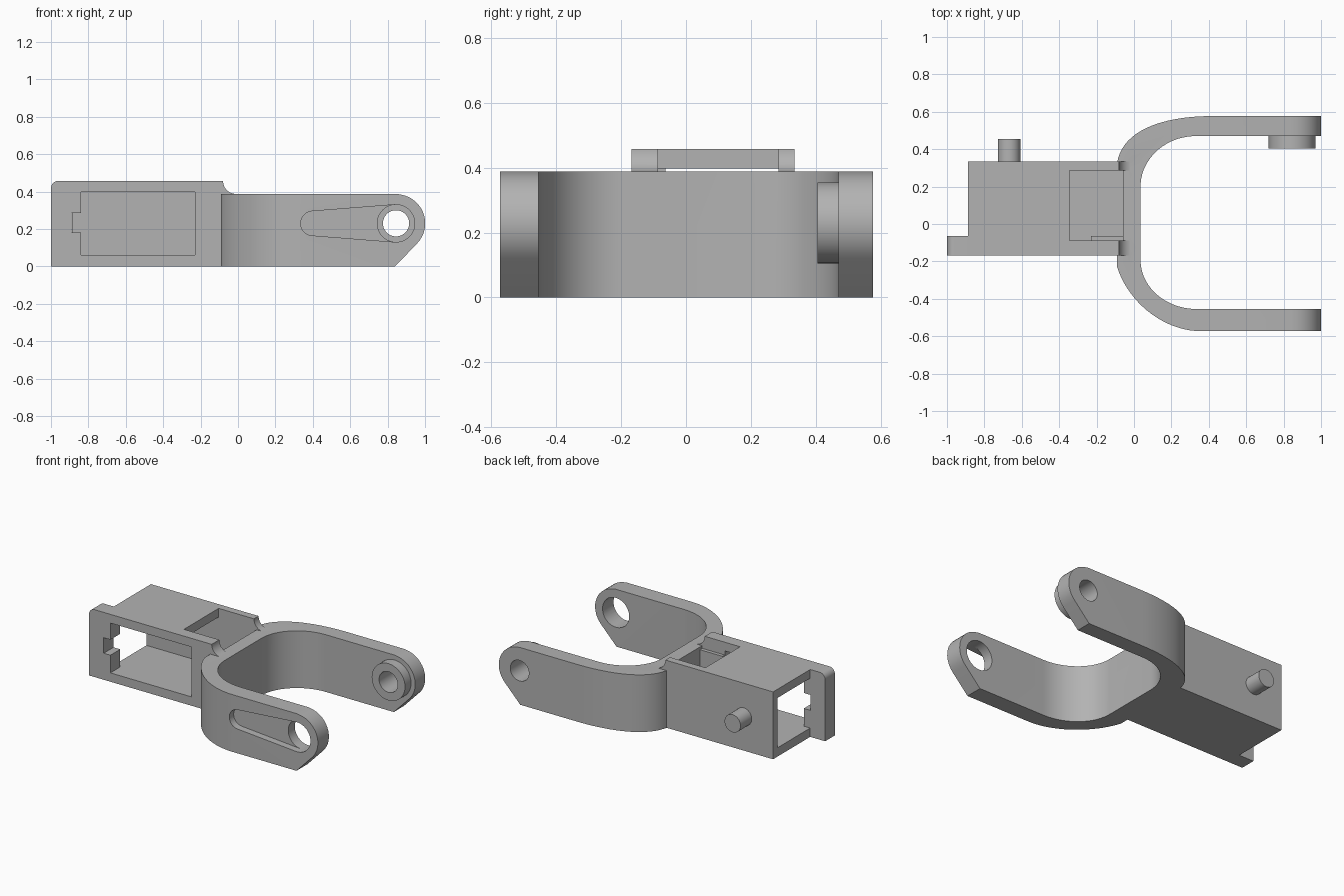
import bpy, bmesh, math
from mathutils import Vector
from mathutils.geometry import interpolate_bezier

cube = bpy.data.objects.get("Cube")
if cube:
    bpy.data.objects.remove(cube, do_unlink=True)

grey = bpy.data.materials.new("plain_grey")
grey.use_nodes = True
grey.diffuse_color = (0.45, 0.45, 0.45, 1)
grey.node_tree.nodes["Principled BSDF"].inputs["Base Color"].default_value = grey.diffuse_color


def prism(name, points, low, high, axis="z"):
    """Extrude an outline along z (points are x, y) or along y (points are x, z)."""
    place = (lambda p: (p[0], p[1], low)) if axis == "z" else (lambda p: (p[0], low, p[1]))
    step = Vector((0, 0, high - low) if axis == "z" else (0, high - low, 0))
    bm = bmesh.new()
    face = bm.faces.new([bm.verts.new(place(p)) for p in points])
    new = bmesh.ops.extrude_face_region(bm, geom=[face], use_keep_orig=True)["geom"]
    bmesh.ops.translate(bm, vec=step, verts=[g for g in new if isinstance(g, bmesh.types.BMVert)])
    bmesh.ops.recalc_face_normals(bm, faces=bm.faces)
    mesh = bpy.data.meshes.new(name)
    bm.to_mesh(mesh)
    bm.free()
    mesh.materials.append(grey)
    obj = bpy.data.objects.new(name, mesh)
    bpy.context.collection.objects.link(obj)
    return obj


def block(name, x, y, z):
    return prism(name, [(x[0], y[0]), (x[1], y[0]), (x[1], y[1]), (x[0], y[1])], *z)


def arc(cx, cz, r, start, end, n=16):
    angles = [math.radians(start + (end - start) * i / n) for i in range(n + 1)]
    return [(cx + r * math.cos(a), cz + r * math.sin(a)) for a in angles]


def circle(cx, cz, r):
    return arc(cx, cz, r, 0, 360, 48)[:-1]


def bezier(a, b, c, d, n=20):
    pts = interpolate_bezier(*[Vector((*p, 0)) for p in (a, b, c, d)], n)
    return [(p.x, p.y) for p in pts]


def combine(target, operation, *others):
    """Apply a boolean with each other object, then discard that object."""
    for other in others:
        other.hide_render = True
        mod = target.modifiers.new("combine", "BOOLEAN")
        mod.operation, mod.object, mod.solver = operation, other, "EXACT"
        graph = bpy.context.evaluated_depsgraph_get()
        mesh = bpy.data.meshes.new_from_object(target.evaluated_get(graph))
        target.modifiers.clear()
        target.data = mesh
        bpy.data.objects.remove(other, do_unlink=True)


PIVOT = (0.845, 0.23)
TOP = 0.388
HIGH = 0.457

# Fork: curved yoke trimmed to a rounded arm tip with a chamfered underside
outline = (bezier((-0.09, -0.23), (-0.03, -0.42), (0.16, -0.573), (0.36, -0.573))
           + [(1.1, -0.573), (1.1, -0.455)]
           + bezier((0.34, -0.455), (0.17, -0.455), (0.035, -0.34), (0.035, -0.19))
           + bezier((0.035, 0.2), (0.035, 0.35), (0.17, 0.47), (0.33, 0.47))
           + [(1.1, 0.47), (1.1, 0.577)]
           + bezier((0.42, 0.577), (0.15, 0.577), (-0.06, 0.5), (-0.09, 0.33)))
fork = prism("fork", outline, 0, TOP)
tip = [(-0.5, 0), (0.84, 0)] + arc(*PIVOT, 0.156, -45, 90) + [(-0.5, TOP + 0.02)]
tip[-2] = (PIVOT[0], TOP)
tip[-1] = (-0.5, TOP)
combine(fork, "INTERSECT", prism("tip_trim", tip, -1, 1, "y"))

# Boss on the inside of the back arm, with a bore through boss and arm
combine(fork, "UNION", prism("boss", circle(*PIVOT, 0.125), 0.405, 0.5, "y"))
slot = arc(0.4, 0.23, 0.065, 95, 265) + arc(*PIVOT, 0.1, -95, 95)
combine(fork, "DIFFERENCE",
        prism("bore", circle(*PIVOT, 0.07), 0.3, 0.7, "y"),
        prism("front_hole", circle(*PIVOT, 0.1), -0.7, -0.3, "y"),
        prism("slot", slot, -0.7, -0.525, "y"))

# Housing: box with concave shoulders and a longer front wall
shoulder = arc(-0.01, HIGH, 0.07, 270, 180, 12)
side = [(-0.888, 0), (-0.01, 0)] + shoulder + [(-0.888, HIGH)]
housing = prism("housing", side, -0.168, 0.335, "y")
lip = [(-1, 0), (-0.8, 0), (-0.8, HIGH)] + arc(-0.96, HIGH - 0.04, 0.04, 90, 180, 10)
combine(housing, "UNION",
        prism("front_lip", lip, -0.168, -0.063, "y"),
        fork)

# Hollow interior open at the end, front window with notch, and top opening
combine(housing, "DIFFERENCE",
        block("cavity", (-1.2, -0.06), (-0.063, 0.287), (0.06, 0.398)),
        block("window", (-0.84, -0.23), (-0.4, 0.1), (0.06, 0.398)),
        block("notch", (-0.89, -0.8), (-0.4, 0), (0.18, 0.285)),
        block("top_opening", (-0.345, -0.06), (-0.087, 0.285), (0.37, 0.6)),
        block("shoulder_gap", (-0.1, 0.2), (-0.087, 0.285), (TOP, 0.6)))

# Pin on the back of the housing
pin = prism("pin", circle(-0.668, 0.23, 0.06), 0.3, 0.455, "y")
combine(housing, "UNION", pin)
housing.name = "forked_housing"

bpy.ops.object.select_all(action="DESELECT")
housing.select_set(True)
bpy.context.view_layer.objects.active = housing
bpy.ops.object.shade_smooth_by_angle(angle=math.radians(30))
